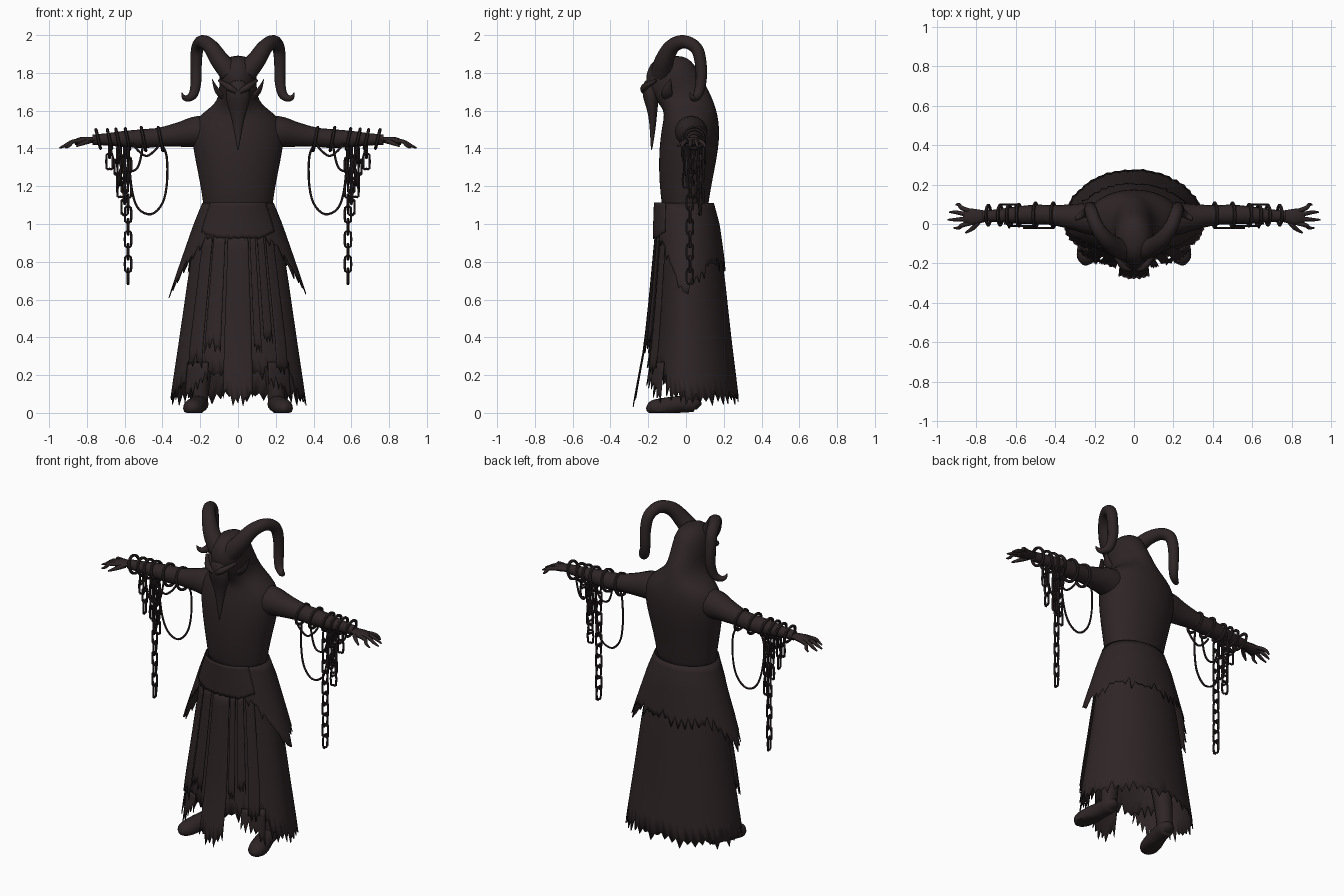
import bpy, bmesh, math, random
from mathutils import Vector, Quaternion

if "Cube" in bpy.data.objects:
    bpy.data.objects.remove(bpy.data.objects["Cube"])

random.seed(4)
mat = bpy.data.materials.new("dark_umber")
mat.diffuse_color = (0.027, 0.018, 0.019, 1)
mat.use_nodes = True
mat.node_tree.nodes["Principled BSDF"].inputs["Base Color"].default_value = mat.diffuse_color


def finish(name, bm, mirror=False, subsurf=0, thick=0, angle=50):
    bmesh.ops.recalc_face_normals(bm, faces=bm.faces)
    me = bpy.data.meshes.new(name)
    bm.to_mesh(me)
    bm.free()
    me.materials.append(mat)
    ob = bpy.data.objects.new(name, me)
    bpy.context.collection.objects.link(ob)
    if mirror:
        ob.modifiers.new("mirror", 'MIRROR').use_mirror_merge = False
    if subsurf:
        m = ob.modifiers.new("subsurf", 'SUBSURF')
        m.levels = m.render_levels = subsurf
    if thick:
        ob.modifiers.new("solid", 'SOLIDIFY').thickness = thick
    bpy.ops.object.select_all(action='DESELECT')
    bpy.context.view_layer.objects.active = ob
    ob.select_set(True)
    bpy.ops.object.shade_smooth_by_angle(angle=math.radians(angle))
    return ob


def spline(pts, steps, closed):
    """Catmull-Rom through (x, y, z, r) points."""
    P = [Vector(p) for p in pts]
    n, out = len(P), []
    for i in range(n if closed else n - 1):
        idx = [i - 1, i, i + 1, i + 2]
        a, b, c, d = [P[j % n] if closed else P[min(max(j, 0), n - 1)] for j in idx]
        for k in range(steps):
            t = k / steps
            out.append(0.5 * (2*b + (c - a)*t + (2*a - 5*b + 4*c - d)*t*t + (3*b - a - 3*c + d)*t**3))
    return out if closed else out + [P[-1]]


def tube(bm, pts, sides=10, steps=4, closed=False, flat=1.0):
    """Round tube along a path; flat squashes it along its up axis."""
    S = spline(pts, steps, closed)
    C = [p.to_3d() for p in S]
    n = len(C)
    tan = []
    for i in range(n):
        a, b = (C[i - 1], C[(i + 1) % n]) if closed else (C[max(i - 1, 0)], C[min(i + 1, n - 1)])
        tan.append((b - a).normalized())
    up = Vector((0, 0, 1)) if abs(tan[0].z) < 0.8 else Vector((0, 1, 0))
    rings = []
    for i in range(n):
        if i:
            up = tan[i - 1].rotation_difference(tan[i]) @ up
        up = (up - tan[i] * up.dot(tan[i])).normalized()
        side, r = tan[i].cross(up), max(S[i][3], 0.001)
        rings.append([bm.verts.new(C[i] + r * (math.cos(a) * side + flat * math.sin(a) * up))
                      for a in (2 * math.pi * k / sides for k in range(sides))])
    for i in range(n if closed else n - 1):
        A, B = rings[i], rings[(i + 1) % n]
        for k in range(sides):
            bm.faces.new((A[k], A[(k + 1) % sides], B[(k + 1) % sides], B[k]))
    if not closed:
        bm.faces.new(rings[0])
        bm.faces.new(rings[-1])


def loft(name, rows, sides=24, subsurf=1):
    """Stacked ellipses from (z, front y, back y, half width)."""
    bm, rings = bmesh.new(), []
    for z, f, b, w in rows:
        rings.append([bm.verts.new((w * math.sin(a), (f + b) / 2 - (b - f) / 2 * math.cos(a), z))
                      for a in (2 * math.pi * k / sides for k in range(sides))])
    for A, B in zip(rings, rings[1:]):
        for k in range(sides):
            bm.faces.new((A[k], A[(k + 1) % sides], B[(k + 1) % sides], B[k]))
    bm.faces.new(rings[0])
    bm.faces.new(rings[-1])
    return finish(name, bm, subsurf=subsurf)


def at(keys, v):
    """Linear lookup in sorted tuples; returns the values after the key."""
    for a, b in zip(keys, keys[1:]):
        if v <= b[0]:
            t = max(0, (v - a[0]) / (b[0] - a[0]))
            return [p + (q - p) * t for p, q in zip(a[1:], b[1:])]
    return list(keys[-1][1:])


def cloth(name, profile, a0, a1, top, hem, jag, cols, rows=10, push=0):
    """Ragged sheet around the body. Profile rows: (z, half width, front, back);
    hem rows: (degrees from front, z)."""
    bm, full, grid = bmesh.new(), a1 - a0 >= 360, []
    for c in range(cols if full else cols + 1):
        deg = a0 + (a1 - a0) * c / cols
        a = math.radians(deg)
        dev = deg if deg <= 180 else deg - 360
        low = at(hem, abs(dev))[0] + jag * (random.random() ** 2 if c % 2 else -random.random())
        col = []
        for r in range(rows + 1):
            z = top + (low - top) * r / rows
            w, f, b = at(profile, z)
            d = f if math.cos(a) > 0 else b
            col.append(bm.verts.new(((w + push) * math.sin(a), -(d + push) * math.cos(a), z)))
        grid.append(col)
    for c in range(cols):
        A, B = grid[c], grid[(c + 1) % len(grid)]
        for r in range(rows):
            bm.faces.new((A[r], B[r], B[r + 1], A[r + 1]))
    return finish(name, bm, thick=0.005)


# hunched torso flowing up into the head
loft("body", [
    (1.04, -.12, .11, .18), (1.11, -.13, .12, .185), (1.22, -.143, .138, .203), (1.35, -.145, .165, .23),
    (1.45, -.138, .178, .247), (1.53, -.125, .176, .24), (1.58, -.115, .167, .2), (1.62, -.13, .156, .14),
    (1.66, -.165, .142, .11), (1.70, -.2, .125, .1), (1.76, -.217, .09, .1), (1.82, -.205, .06, .096),
    (1.865, -.175, .03, .075), (1.892, -.12, -.02, .035)])

# long pointed mask
loft("beak_mask", [
    (1.77, -.222, -.15, .03), (1.72, -.232, -.15, .062), (1.67, -.232, -.14, .07), (1.61, -.208, -.15, .052),
    (1.55, -.196, -.155, .033), (1.47, -.19, -.165, .018), (1.385, -.186, -.18, .002)], 12)

# brows, ears, horns
bm = bmesh.new()
tube(bm, [(.01, -.225, 1.70, .012), (.05, -.22, 1.725, .018), (.1, -.16, 1.76, .008)])
finish("brows", bm, True)
bm = bmesh.new()
tube(bm, [(.075, -.1, 1.67, .03), (.11, -.1, 1.705, .028), (.138, -.08, 1.77, .001)], flat=.5)
finish("ears", bm, True)
bm = bmesh.new()
tube(bm, [(.04, -.13, 1.80, .058), (.095, -.115, 1.865, .05), (.145, -.075, 1.938, .041), (.19, -.01, 1.965, .035),
          (.215, .055, 1.93, .033), (.222, .078, 1.85, .031), (.222, .08, 1.76, .029), (.235, .065, 1.69, .025),
          (.265, .045, 1.665, .018), (.287, .03, 1.672, .012), (.297, .02, 1.695, .002)], 14, 5)
finish("horns", bm, True)

# arms, palms and fingers
bm = bmesh.new()
tube(bm, [(.12, .025, 1.485, .09), (.22, .028, 1.487, .083), (.3, .035, 1.475, .067), (.41, .045, 1.46, .051),
          (.5, .048, 1.452, .05), (.6, .045, 1.45, .043), (.7, .042, 1.448, .032), (.77, .04, 1.446, .028)], 16)
tube(bm, [(.75, .04, 1.446, .027), (.79, .038, 1.444, .036), (.83, .036, 1.44, .042), (.865, .036, 1.433, .03)],
     12, flat=.48)
for y0, x1, y1 in ((.005, .915, -.02), (.027, .945, .022), (.047, .938, .06), (.065, .905, .098)):
    tube(bm, [(.83, y0, 1.44, .012), (.875, (y0 + y1) / 2, 1.436, .011),
              (.91 if x1 > .92 else .89, y1, 1.418, .009), (x1, y1, 1.403, .004)], 8, 3)
tube(bm, [(.785, .02, 1.44, .014), (.815, -.018, 1.43, .012), (.855, -.045, 1.412, .005)], 8, 3)
finish("arms_and_hands", bm, True)

# arm shackles
bm = bmesh.new()
for x, r in ((.41, .062), (.5, .062), (.585, .055), (.635, .053), (.68, .05), (.74, .05)):
    tube(bm, [(x + .012 * math.sin(a), .045 + r * math.cos(a), 1.45 + r * math.sin(a), .0085)
              for a in (math.pi * k / 4 for k in range(8))], 6, 3, True)
finish("arm_shackles", bm, True)

# hanging chains of alternating links
bm = bmesh.new()
for x, y, z0, z1 in ((.582, .02, 1.41, .69), (.622, .05, 1.41, 1.15), (.637, .0, 1.4, 1.2),
                     (.6, .075, 1.41, 1.06), (.68, .03, 1.42, 1.3)):
    n = round((z0 - z1) / .063)
    for i in range(n):
        h, w, zc = .036, .0155, z0 - (z0 - z1) * (i + .5) / n
        loop = [(-w, h), (0, h + .001), (w, h), (w, -h), (0, -h - .001), (-w, -h)]
        tube(bm, [(x + (u if i % 2 else .15 * u), y + (.15 * u if i % 2 else u), zc + v, .0062)
                  for u, v in loop], 6, 2, True)
finish("hanging_chains", bm, True)

# sagging cords between shackles
bm = bmesh.new()
tube(bm, [(.405, .06, 1.42, .006), (.378, .08, 1.36, .006), (.376, .08, 1.22, .006), (.4, .075, 1.11, .006),
          (.46, .07, 1.052, .006), (.53, .07, 1.085, .006), (.565, .06, 1.2, .006), (.58, .05, 1.41, .006)], 6)
for xa, xb, zl, y in ((.41, .56, 1.36, -.02), (.5, .63, 1.28, -.01), (.59, .68, 1.32, .1)):
    tube(bm, [(xa, y, 1.43, .006), (xa * .8 + xb * .2, y, zl + .03, .006), ((xa + xb) / 2, y, zl, .006),
              (xa * .2 + xb * .8, y, zl + .03, .006), (xb, y, 1.43, .006)], 6)
finish("sagging_cords", bm, True)

# long ragged skirt
skirt = [(.0, .368, .215, .288), (.1, .355, .208, .277), (.4, .31, .165, .24), (.7, .267, .145, .207),
         (.9, .235, .14, .18), (1.08, .183, .135, .14)]
cloth("long_skirt", skirt, 0, 360, 1.08,
      [(0, .2), (25, .22), (48, .24), (62, .11), (95, .08), (180, .1)], .05, 96)

# shorter overskirt with drooping side points
over = [(.55, .388, .2, .245), (.75, .322, .185, .212), (.88, .277, .173, .195), (1.0, .235, .17, .178),
        (1.11, .19, .166, .148)]
cloth("overskirt", over, 30, 330, 1.11,
      [(30, .94), (48, .9), (62, .8), (78, .69), (90, .62), (102, .7), (125, .79), (180, .8)], .05, 76)
cloth("waist_apron", over, -50, 50, 1.115, [(0, .925), (25, .925), (50, .96)], .006, 24, push=.004)

# front panel and hanging strips
front = [(.0, .36, .288, .2), (.1, .35, .272, .2), (.35, .33, .225, .2), (.6, .29, .198, .18), (.95, .235, .165, .16)]
cloth("front_panel", front, -13, 13, .95, [(0, .05), (13, .12)], .05, 12)
for i, (a, b, z) in enumerate(((-50, -34, .27), (-32, -16, .36), (15, 22, .36), (25, 34, .4), (37, 50, .24))):
    cloth("front_strip_%d" % i, front, a, b, .95, [(0, z), (90, z)], .05, 6, push=.005)
# torn lower pieces beside the panel
for s in (-1, 1):
    lo, hi = sorted((s * 30, s * 58))
    cloth("torn_piece", front, lo, hi, .27, [(30, .19), (44, .15), (58, .06)], .05, 10, 4, push=-.02)

# legs and boots, soles flattened on the ground
bm = bmesh.new()
tube(bm, [(.11, 0, .95, .085), (.15, .0, .55, .07), (.19, .02, .25, .055), (.205, .025, .06, .045)], 14)
tube(bm, [(.2, .068, .03, .02), (.202, .045, .045, .046), (.212, -.03, .045, .05), (.232, -.12, .03, .055),
          (.245, -.18, .024, .045), (.25, -.208, .018, .012)], 14, flat=.9)
for v in bm.verts:
    v.co.z = max(v.co.z, 0)
finish("legs_and_boots", bm, True)
